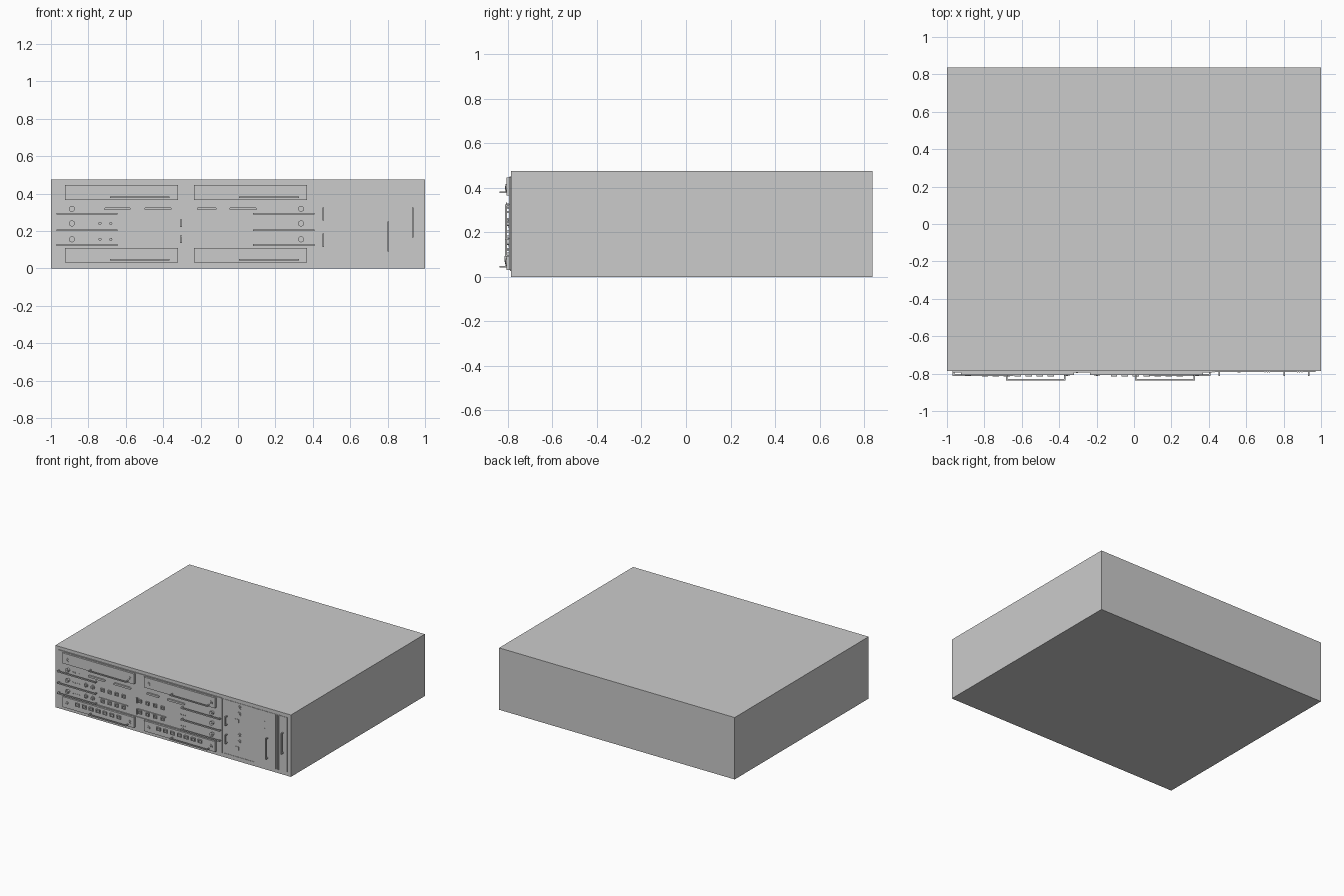
import bpy, bmesh, math
from mathutils import Matrix, Vector

if "Cube" in bpy.data.objects:
    bpy.data.objects.remove(bpy.data.objects["Cube"])

F = -0.787          # y of the chassis front face
parts = {}          # part name -> bmesh


def get(name):
    return parts.setdefault(name, bmesh.new())


def box(name, x0, x1, z0, z1, y0, y1=F + 0.002):
    m = Matrix.Translation(((x0 + x1) / 2, (y0 + y1) / 2, (z0 + z1) / 2)) @ \
        Matrix.Diagonal((x1 - x0, y1 - y0, z1 - z0, 1))
    bmesh.ops.create_cube(get(name), size=1, matrix=m)


def disc(name, x, z, r, y0, y1=F + 0.002, n=16):
    m = Matrix.Translation((x, (y0 + y1) / 2, z)) @ Matrix.Rotation(math.pi / 2, 4, 'X')
    bmesh.ops.create_cone(get(name), cap_ends=True, segments=n, radius1=r, radius2=r,
                          depth=y1 - y0, matrix=m)


def bracket(name, a, b, pos, out, t=0.008, vertical=False):
    # U-shaped pull: a grip bar with two legs back to the chassis
    def seg(u0, u1, y0, y1):
        if vertical:
            box(name, pos - t / 2, pos + t / 2, u0, u1, y0, y1)
        else:
            box(name, u0, u1, pos - t / 2, pos + t / 2, y0, y1)
    seg(a, b, out, out + t)
    seg(a, a + t, out + t, F + 0.002)
    seg(b - t, b, out + t, F + 0.002)


def screw(x, z, y):
    disc("screws", x, z, 0.016, y - 0.003, y + 0.002)
    disc("screws", x, z, 0.007, y - 0.007, y, 6)


def port(x, z, y, w=0.028, h=0.026):
    # open rectangular socket frame
    t = 0.005
    for s in (-1, 1):
        cx, cz = x + s * (w - t) / 2, z + s * (h - t) / 2
        box("ports", cx - t / 2, cx + t / 2, z - h / 2, z + h / 2, y - 0.008, y + 0.002)
        box("ports", x - w / 2 + t, x + w / 2 - t, cz - t / 2, cz + t / 2, y - 0.008, y + 0.002)


def slot(x0, x1, z, r=0.007):
    # round-ended connector bar
    box("connector_slots", x0 + r, x1 - r, z - r, z + r, F - 0.012)
    for x in (x0 + r, x1 - r):
        disc("connector_slots", x, z, r, F - 0.012, n=12)


# chassis
box("chassis", -1, 1, 0, 0.475, F, 0.838)

# cover plates with screws and pull handles, top and bottom rows
P = F - 0.02
for x0 in (-0.925, -0.235):
    for z0, zs, zh in ((0.365, 0.40, 0.38), (0.03, 0.065, 0.045)):
        box("cover_plates", x0, x0 + 0.605, z0, z0 + 0.08, P)
        for dx in (0.037, 0.567):
            screw(x0 + dx, zs, P)
        bracket("plate_handles", x0 + 0.24, x0 + 0.56, zh, -0.838)
    for i in range(7):
        port(x0 + 0.128 + 0.0585 * i, 0.08, P, 0.034)

# card rows: screws, indicator dots, ejector bars
for z in (0.318, 0.24, 0.155):
    screw(-0.888, z, F - 0.018)
    screw(0.337, z, F - 0.018)
    disc("screw_posts", -0.888, z, 0.012, F - 0.018)
    disc("screw_posts", 0.337, z, 0.012, F - 0.018)
    for i in range(4):
        disc("indicator_lights", -0.85 + 0.018 * i, z - 0.008, 0.004, F - 0.004, n=8)
for z in (0.292, 0.203, 0.125):
    bracket("ejector_bars", -0.97, -0.645, z, -0.812, 0.009)
    bracket("ejector_bars", 0.08, 0.41, z, -0.812, 0.009)
for z in (0.447, 0.112):
    box("card_rails", -0.97, 0.415, z - 0.004, z + 0.004, F - 0.006)

# connectors, knobs and sockets
for x0, x1 in ((-0.715, -0.575), (-0.5, -0.355), (-0.22, -0.115), (-0.045, 0.1)):
    slot(x0, x1, 0.318)
for z in (0.24, 0.155):
    for x in (-0.738, -0.68):
        disc("coax_jacks", x, z, 0.015, F - 0.008)
        disc("coax_jacks", x, z, 0.008, F - 0.018, n=12)
    for i in range(4):
        port(-0.595 + 0.059 * i, z, F)
        port(-0.28 + 0.0645 * i, z, F)
    box("switches", -0.309, -0.3, z - 0.02, z + 0.02, F - 0.01)
    for i in range(3):
        disc("indicator_lights", 0.068 + 0.017 * i, z - 0.008, 0.004, F - 0.004, n=8)
for x0 in (-0.625, -0.3):
    box("label_strips", x0, x0 + 0.24, 0.171, 0.178, F - 0.006)

# ribbed vertical dividers and side panel borders
for x0, w in ((0.402, 0.032), (0.695, 0.036), (0.868, 0.036)):
    box("dividers", x0, x0 + w, 0.03, 0.447, F - 0.003)
    for i in range(3):
        x = x0 + 0.003 + i * (w - 0.011) / 2
        box("dividers", x, x + 0.005, 0.03, 0.447, F - 0.007)
for x0, x1, z in ((0.434, 0.73, 0.03), (0.434, 0.695, 0.445), (0.73, 0.968, 0.445)):
    box("panel_borders", x0, x1, z - 0.003, z + 0.003, F - 0.003)
box("panel_borders", 0.965, 0.971, 0.03, 0.448, F - 0.003)

# side panel pulls, buttons and sockets
for z0, z1, x in ((0.255, 0.325, 0.457), (0.115, 0.185, 0.457),
                  (0.09, 0.25, 0.803), (0.165, 0.325, 0.935)):
    bracket("side_pulls", z0, z1, x, -0.812, 0.008, True)
for z in (0.415, 0.364, 0.205, 0.155):
    disc("buttons", 0.562, z, 0.016, F - 0.004)
    disc("buttons", 0.562, z, 0.008, F - 0.008, n=12)
for z in (0.31, 0.1):
    box("power_sockets", 0.53, 0.56, z - 0.012, z + 0.012, F - 0.004)
for z in (0.366, 0.313):
    disc("indicator_lights", 0.775, z, 0.004, F - 0.004, n=8)

# turn each collected part into an object
for name, bm in parts.items():
    me = bpy.data.meshes.new(name)
    bm.to_mesh(me)
    bm.free()
    bpy.context.collection.objects.link(bpy.data.objects.new(name, me))
